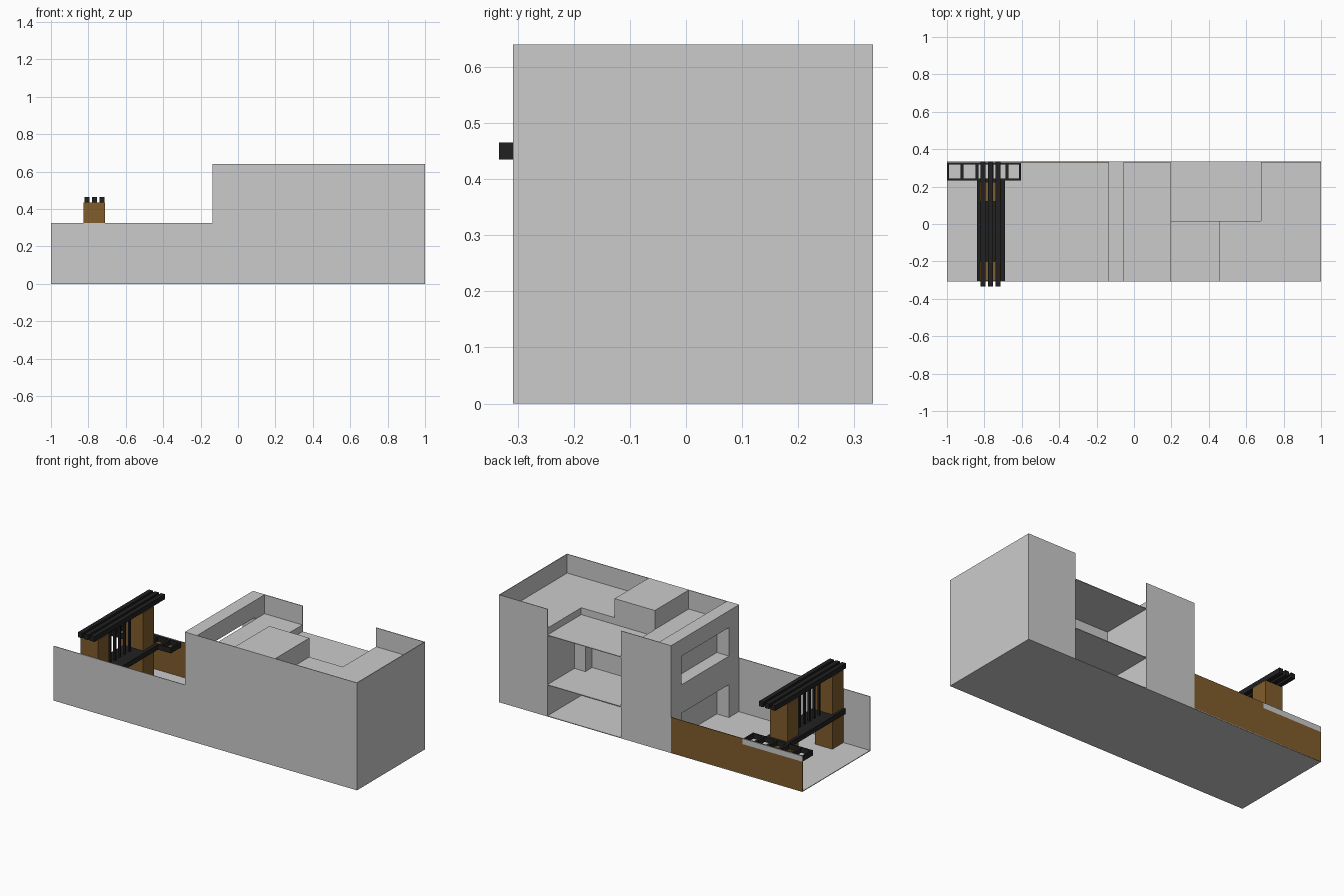
import bpy

if "Cube" in bpy.data.objects:
    bpy.data.objects.remove(bpy.data.objects["Cube"])


def material(name, rgb):
    m = bpy.data.materials.new(name)
    m.diffuse_color = (*rgb, 1)
    m.use_nodes = True
    m.node_tree.nodes["Principled BSDF"].inputs["Base Color"].default_value = m.diffuse_color
    return m


BROWN = material("brown_wood", (0.22, 0.11, 0.025))
BLACK = material("black_metal", (0.015, 0.015, 0.015))


def box(name, x, y, z, mat=None):
    """Box from (min, max) ranges along each axis."""
    sx, sy, sz = ((a[0], a[1]) for a in (x, y, z))
    verts = [(i, j, k) for i in sx for j in sy for k in sz]
    faces = [(0, 1, 3, 2), (4, 6, 7, 5), (0, 4, 5, 1),
             (2, 3, 7, 6), (0, 2, 6, 4), (1, 5, 7, 3)]
    me = bpy.data.meshes.new(name)
    me.from_pydata(verts, [], faces)
    ob = bpy.data.objects.new(name, me)
    bpy.context.collection.objects.link(ob)
    if mat:
        me.materials.append(mat)
    return ob


def cut(target, x, y, z):
    cutter = box("cutter", x, y, z)
    cutter.hide_render = True
    mod = target.modifiers.new("cut", 'BOOLEAN')
    mod.operation = 'DIFFERENCE'
    mod.solver = 'EXACT'
    mod.object = cutter
    bpy.context.view_layer.objects.active = target
    bpy.ops.object.modifier_apply(modifier=mod.name)
    bpy.data.objects.remove(cutter)


F, B = -0.308, 0.333   # front and back planes
T = 0.004              # thin wall thickness

# Main building: one block with courtyard, roof terraces and window recesses cut out
house = box("building", (-0.135, 1), (F, B), (0, 0.64))
cut(house, (0.194, 0.68), (0.015, 0.4), (T, 0.8))
cut(house, (-0.055, 0.195), (F + T, B - T), (0.527, 0.8))
cut(house, (0.46, 1 - T), (F + T, B - T), (0.527, 0.8))
for z in ((0.37, 0.54), (T, 0.2)):
    cut(house, (-0.3, -0.055), (-0.212, 0.237), z)

# Courtyard balconies and the small closet on the middle floor
for name, z in (("middle_balcony", 0.19), ("upper_balcony", 0.486)):
    box(name, (0.194, 0.68), (0.015, B), (z - T, z))
box("closet", (0.608, 0.68), (0.015, 0.079), (0.19, 0.482))

# Yard floor and its walls
box("yard_floor", (-1, -0.135), (F, B), (0, T))
box("yard_front_wall", (-1, -0.135), (F, F + T), (0, 0.325))
box("yard_back_wall", (-0.605, -0.135), (B - T, B), (0, 0.213), BROWN)
box("yard_back_wall_low", (-1, -0.605), (B - T, B), (0, 0.18), BROWN)
box("back_wall_trim", (-1, -0.605), (B - T, B), (0.18, 0.213))

# Flat black rack along the back wall
RZ = (0.18, 0.21)
for i, y in enumerate((0.232, B - T - 0.01)):
    box(f"rack_rail_{i}", (-1, -0.605), (y, y + 0.01), RZ, BLACK)
for i, x in enumerate((-0.995, -0.92, -0.84, -0.76, -0.68, -0.61)):
    w = 0.005 if i in (0, 5) else 0.008
    box(f"rack_rung_{i}", (x - w, x + w), (0.242, B - T - 0.01), RZ, BLACK)

# Gate: two posts, bench, roof beams and upright bars
for name, y in (("front_post", (F + T, -0.2)), ("back_post", (0.12, 0.225))):
    box(name, (-0.825, -0.71), y, (T, 0.435), BROWN)
box("gate_bench", (-0.84, -0.69), (F + T, 0.232), RZ, BLACK)
for i, x in enumerate((-0.808, -0.768, -0.728)):
    box(f"roof_beam_{i}", (x - 0.013, x + 0.013), (-0.333, 0.333), (0.435, 0.465), BLACK)
for i in range(6):
    y = -0.155 + 0.046 * i
    box(f"gate_bar_{i}", (-0.774, -0.762), (y - 0.006, y + 0.006), (0.21, 0.435), BLACK)
